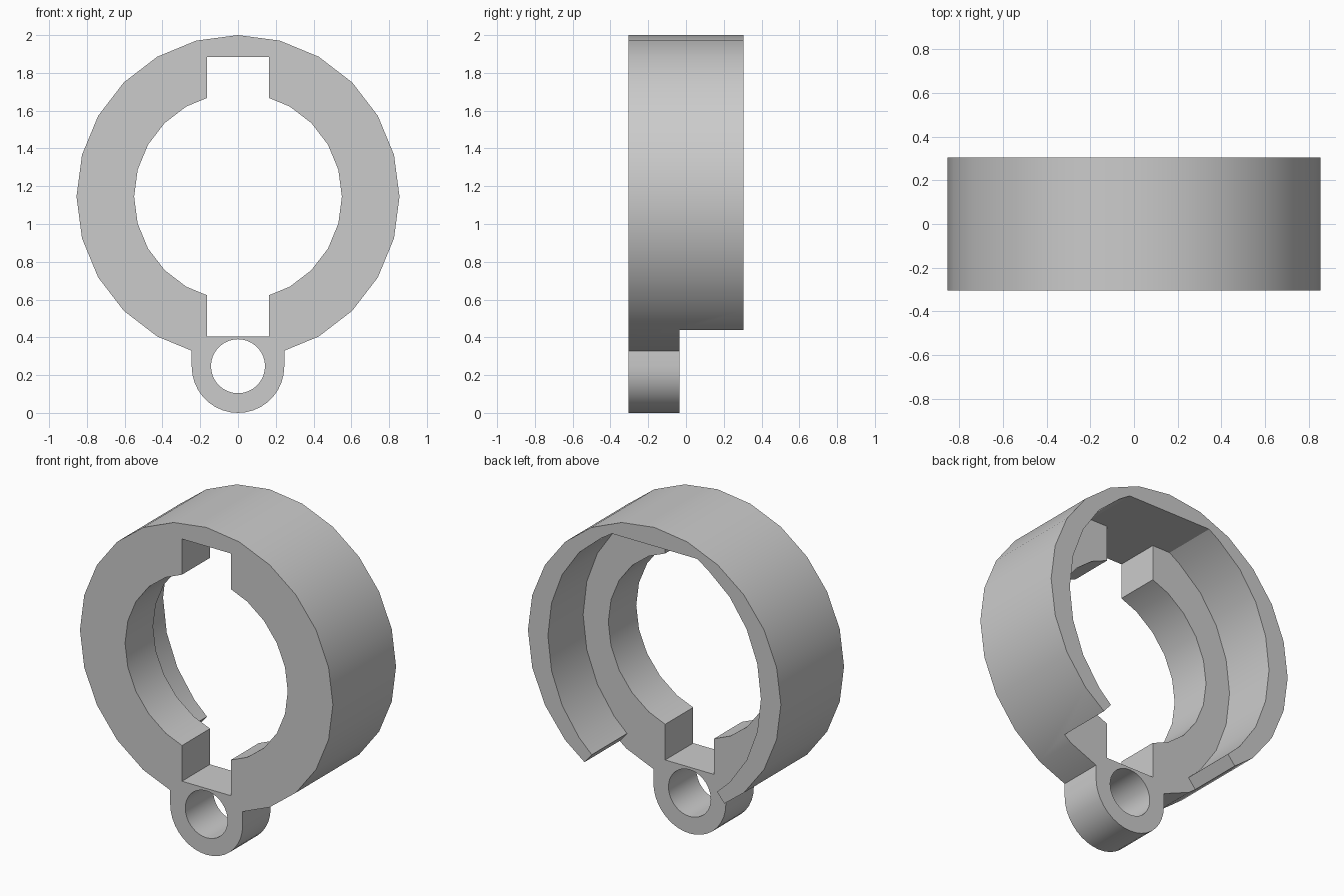
import bpy, bmesh
from math import sin, cos, radians

cube = bpy.data.objects.get("Cube")
if cube:
    bpy.data.objects.remove(cube)

FRONT, STEP, BACK = -0.305, -0.035, 0.305
RING_Z, LUG_Z = 1.145, 0.245

grey = bpy.data.materials.new("plain grey")
grey.use_nodes = True
grey.diffuse_color = (0.6, 0.6, 0.6, 1)
grey.node_tree.nodes["Principled BSDF"].inputs["Base Color"].default_value = (0.6, 0.6, 0.6, 1)


def arc(rx, rz, cz, start=0, stop=345, step=15):
    """Points on an ellipse, with the angle measured from straight down."""
    return [(rx * sin(radians(a)), cz - rz * cos(radians(a)))
            for a in range(start, stop + 1, step)]


def prism(name, outline, y0, y1):
    """Extrude an x-z outline along y."""
    bm = bmesh.new()
    face = bm.faces.new([bm.verts.new((x, y0, z)) for x, z in outline])
    side = bmesh.ops.extrude_face_region(bm, geom=[face])
    moved = [v for v in side["geom"] if isinstance(v, bmesh.types.BMVert)]
    bmesh.ops.translate(bm, verts=moved, vec=(0, y1 - y0, 0))
    bmesh.ops.recalc_face_normals(bm, faces=bm.faces)
    mesh = bpy.data.meshes.new(name)
    bm.to_mesh(mesh)
    bm.free()
    mesh.materials.append(grey)
    obj = bpy.data.objects.new(name, mesh)
    bpy.context.collection.objects.link(obj)
    return obj


def combine(target, tool, operation):
    mod = target.modifiers.new(operation.lower(), "BOOLEAN")
    mod.operation, mod.solver, mod.object = operation, "EXACT", tool
    bpy.context.view_layer.objects.active = target
    bpy.ops.object.modifier_apply(modifier=mod.name)
    bpy.data.objects.remove(tool)


# Outer drum
body = prism("clamp_ring", arc(0.855, 0.855, RING_Z), FRONT, BACK)

# Rear pocket: oval with a flat top, open in a wedge at the bottom
top = RING_Z + 0.74
oval = arc(0.72, 0.80, RING_Z, 45, 315)
right = [p for p in oval if p[0] > 0 and p[1] < top]
mouth = arc(0.72, 0.80, RING_Z, 36, 36)
wedge = arc(1.3, 1.3, RING_Z, 36, 36)
half = wedge + mouth + right + [(0.287, top)]
pocket = half + [(-x, z) for x, z in reversed(half)]
combine(body, prism("pocket_cutter", pocket, STEP, 0.5), "DIFFERENCE")

# Lug below the front flange
lug = [(-0.245, 0.4)] + arc(0.245, 0.245, LUG_Z, -90, 90, 10) + [(0.245, 0.4)]
combine(body, prism("lug", lug, FRONT, STEP), "UNION")

# Centre bore, vertical keyway and lug hole
keyway = [(-0.165, 0.405), (0.165, 0.405), (0.165, top), (-0.165, top)]
combine(body, prism("bore_cutter", arc(0.55, 0.55, RING_Z), -0.5, 0.5), "DIFFERENCE")
combine(body, prism("keyway_cutter", keyway, -0.5, 0.1), "DIFFERENCE")
combine(body, prism("lug_hole_cutter", arc(0.143, 0.143, LUG_Z + 0.002, 0, 350, 10), -0.5, 0.1), "DIFFERENCE")

# Smooth round walls, crisp corners
bpy.ops.object.select_all(action="DESELECT")
body.select_set(True)
bpy.context.view_layer.objects.active = body
bpy.ops.object.shade_smooth_by_angle(angle=radians(25))
